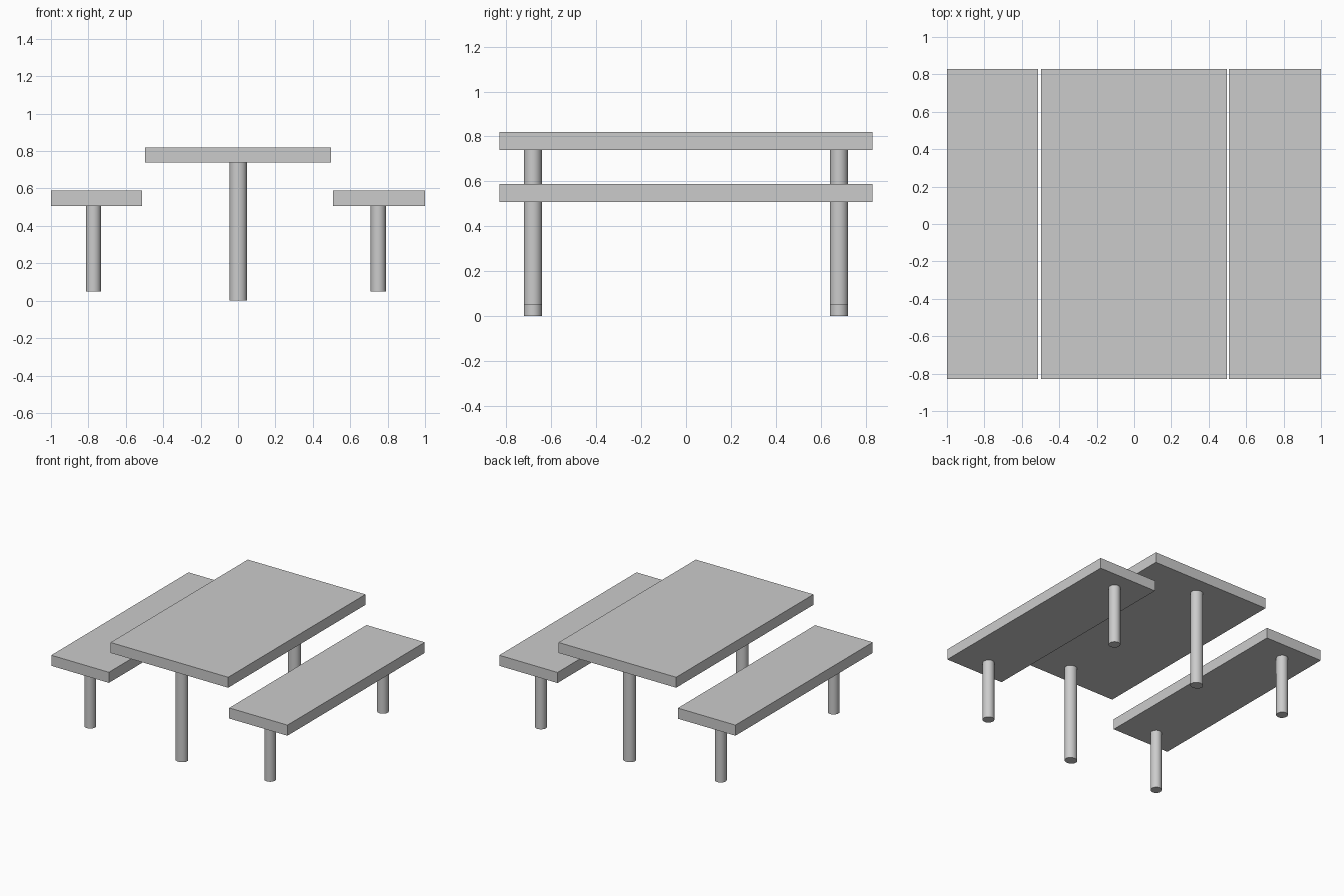
import bpy
import math

cube = bpy.data.objects.get("Cube")
if cube:
    bpy.data.objects.remove(cube, do_unlink=True)

# Single flat material
grey = bpy.data.materials.new("light_grey")
grey.use_nodes = True
GREY = (0.6, 0.6, 0.6, 1)
grey.diffuse_color = GREY
grey.node_tree.nodes["Principled BSDF"].inputs["Base Color"].default_value = GREY


def finish(name, size):
    obj = bpy.context.object
    obj.name = name
    obj.scale = size
    bpy.ops.object.transform_apply(location=False, rotation=False, scale=True)
    obj.data.materials.append(grey)
    return obj


def slab(name, x0, x1, z0, z1):
    bpy.ops.mesh.primitive_cube_add(size=1, location=((x0 + x1) / 2, 0, (z0 + z1) / 2))
    finish(name, (x1 - x0, 1.66, z1 - z0))


def leg_pair(name, x, width, z0, z1):
    for end, y in (("front", -0.682), ("back", 0.682)):
        bpy.ops.mesh.primitive_cylinder_add(vertices=32, radius=0.5, depth=1,
                                            location=(x, y, (z0 + z1) / 2))
        finish(f"{name}_{end}_leg", (width, 0.082, z1 - z0))
        bpy.ops.object.shade_smooth_by_angle(angle=math.radians(35))


# Table
slab("table_top", -0.498, 0.498, 0.74, 0.82)
leg_pair("table", 0.001, 0.092, 0, 0.74)

# Benches on both sides
slab("right_bench_seat", -1, -0.512, 0.507, 0.588)
leg_pair("right_bench", -0.773, 0.081, 0.05, 0.507)
slab("left_bench_seat", 0.507, 1, 0.507, 0.588)
leg_pair("left_bench", 0.75, 0.081, 0.05, 0.507)
